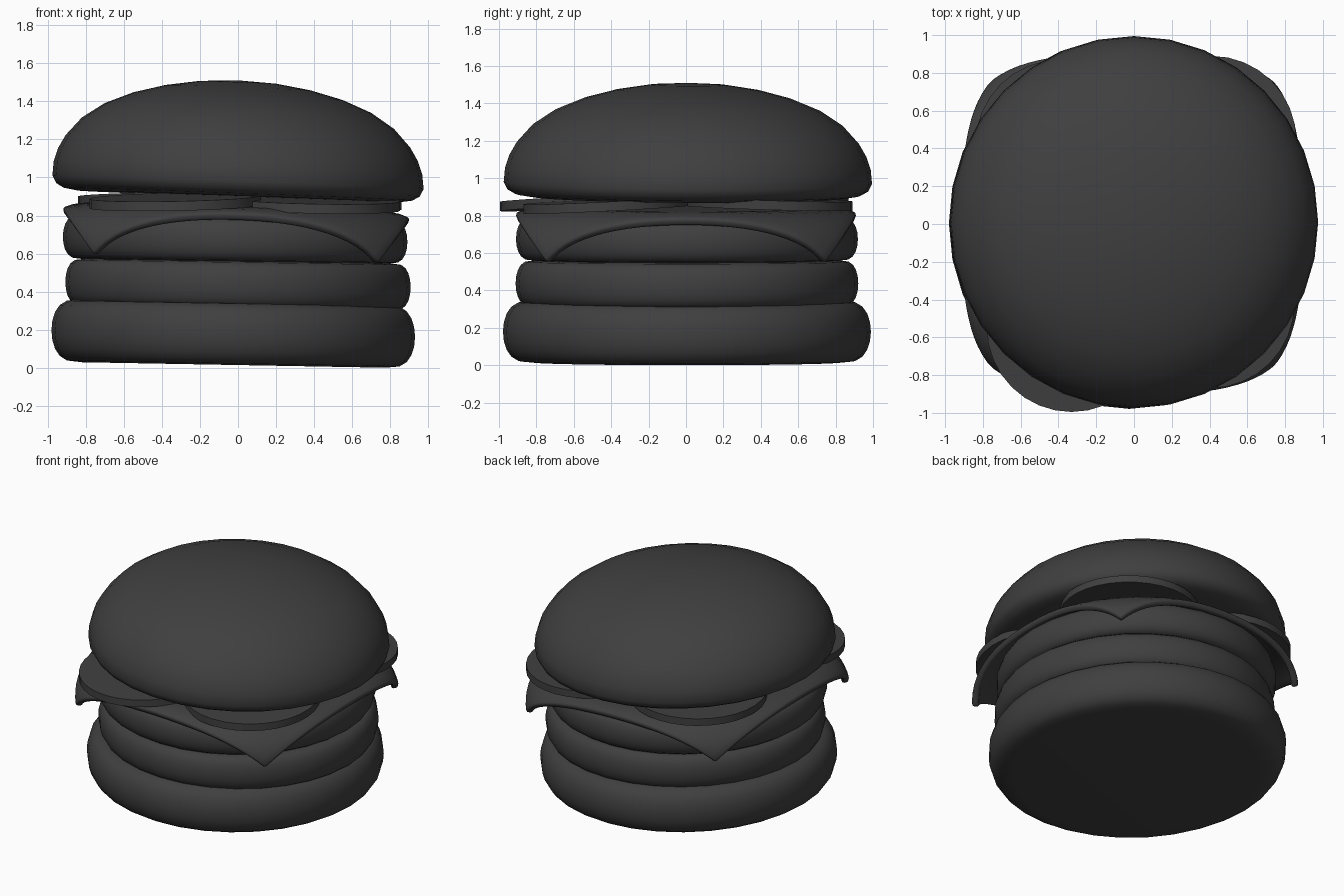
import bpy
import bmesh
import math

cube = bpy.data.objects.get("Cube")
if cube:
    bpy.data.objects.remove(cube)

# One flat colour for everything
charcoal = bpy.data.materials.new("charcoal")
charcoal.use_nodes = True
colour = (0.05, 0.05, 0.05, 1)
charcoal.diffuse_color = colour
charcoal.node_tree.nodes["Principled BSDF"].inputs["Base Color"].default_value = colour


def finish(name, bm, angle=50):
    bmesh.ops.recalc_face_normals(bm, faces=bm.faces)
    mesh = bpy.data.meshes.new(name)
    bm.to_mesh(mesh)
    bm.free()
    mesh.materials.append(charcoal)
    obj = bpy.data.objects.new(name, mesh)
    bpy.context.collection.objects.link(obj)
    bpy.ops.object.select_all(action='DESELECT')
    obj.select_set(True)
    bpy.context.view_layer.objects.active = obj
    bpy.ops.object.shade_smooth_by_angle(angle=math.radians(angle))
    return obj


def turned(name, profile, centre=(0, 0), tilt=(0, 0), squash=1, angle=50):
    """Spin a (radius, height) profile that starts and ends on the axis, then shear it."""
    bm = bmesh.new()
    verts = [bm.verts.new((r, 0, z)) for r, z in profile]
    edges = [bm.edges.new(pair) for pair in zip(verts, verts[1:])]
    bmesh.ops.spin(bm, geom=verts + edges, cent=(0, 0, 0), axis=(0, 0, 1),
                   angle=math.tau, steps=32, use_merge=True)
    bmesh.ops.remove_doubles(bm, verts=bm.verts, dist=0.0005)
    for v in bm.verts:
        v.co.z += tilt[0] * v.co.x + tilt[1] * v.co.y
        v.co.x += centre[0]
        v.co.y = v.co.y * squash + centre[1]
    return finish(name, bm, angle)


def pill(radius, low, high, soft):
    """Profile of a thick disc with a rounded rim."""
    half = (high - low) / 2
    rim = [(radius - soft + soft * math.cos(a), low + half + half * math.sin(a) ** 1
            if abs(math.sin(a)) == 1 else low + half + half * math.sin(a))
           for a in [math.radians(d) for d in range(-90, 91, 18)]]
    # Fuller sides than a plain ellipse
    rim = [(radius - soft + soft * ((r - radius + soft) / soft) ** 0.6
            if r > radius - soft + 0.0001 else r, z) for r, z in rim]
    return [(0, low)] + rim + [(0, high)]


# Bottom bun and the two patties
turned("bottom_bun", pill(0.955, 0.015, 0.345, 0.16), (-0.025, 0.005), (-0.018, 0), 1.03, 60)
turned("lower_patty", pill(0.907, 0.315, 0.56, 0.1), (0, 0.005), (-0.015, 0), 1.01, 60)
turned("upper_patty", pill(0.905, 0.56, 0.79, 0.1), (-0.015, 0.005), (-0.015, 0), 1.01, 60)

# Cheese sheet whose corners droop over the patty
bm = bmesh.new()
bmesh.ops.create_grid(bm, x_segments=28, y_segments=28, size=0.92)
for v in bm.verts:
    r = v.co.xy.length
    over = max(0, r - 0.8)
    if over:
        pull = (0.8 + over - 1.04 * over ** 2) / r
        v.co.x *= pull
        v.co.y *= pull
    v.co.z = 0.822 - 0.25 * (over / 0.5) ** 1.5 - 0.03 * v.co.x
    v.co.x -= 0.01
cheese = finish("cheese_slice", bm)
sheet = cheese.modifiers.new("thickness", 'SOLIDIFY')
sheet.thickness = 0.045
sheet.offset = 0
soft = cheese.modifiers.new("soft_rim", 'BEVEL')
soft.width = 0.015
soft.segments = 2

# Four thin vegetable slices leaning outwards under the top bun
slices = [
    ("front_right_slice", -0.33, -0.545, 0.872, 0.02, 0.05),
    ("front_left_slice", 0.4, -0.42, 0.858, -0.02, 0.05),
    ("back_left_slice", 0.41, 0.44, 0.865, -0.02, -0.03),
    ("back_right_slice", -0.39, 0.42, 0.885, 0.02, -0.03),
]
for name, x, y, z, tilt_x, tilt_y in slices:
    disc = [(0, z - 0.025), (0.45, z - 0.025), (0.45, z + 0.025), (0, z + 0.025)]
    turned(name, disc, (x, y), (tilt_x, tilt_y), 1, 30)

# Domed top bun, leaning slightly to one side
dome = [(0, 0.9), (0.6, 0.9), (0.84, 0.9), (0.915, 0.912), (0.955, 0.935),
        (0.975, 0.975), (0.968, 1.05), (0.945, 1.12), (0.905, 1.19),
        (0.82, 1.285), (0.7, 1.365), (0.55, 1.427), (0.38, 1.472),
        (0.2, 1.5), (0, 1.51)]
turned("top_bun", dome, (0, 0.01), (-0.037, -0.006), 1.01, 60)
